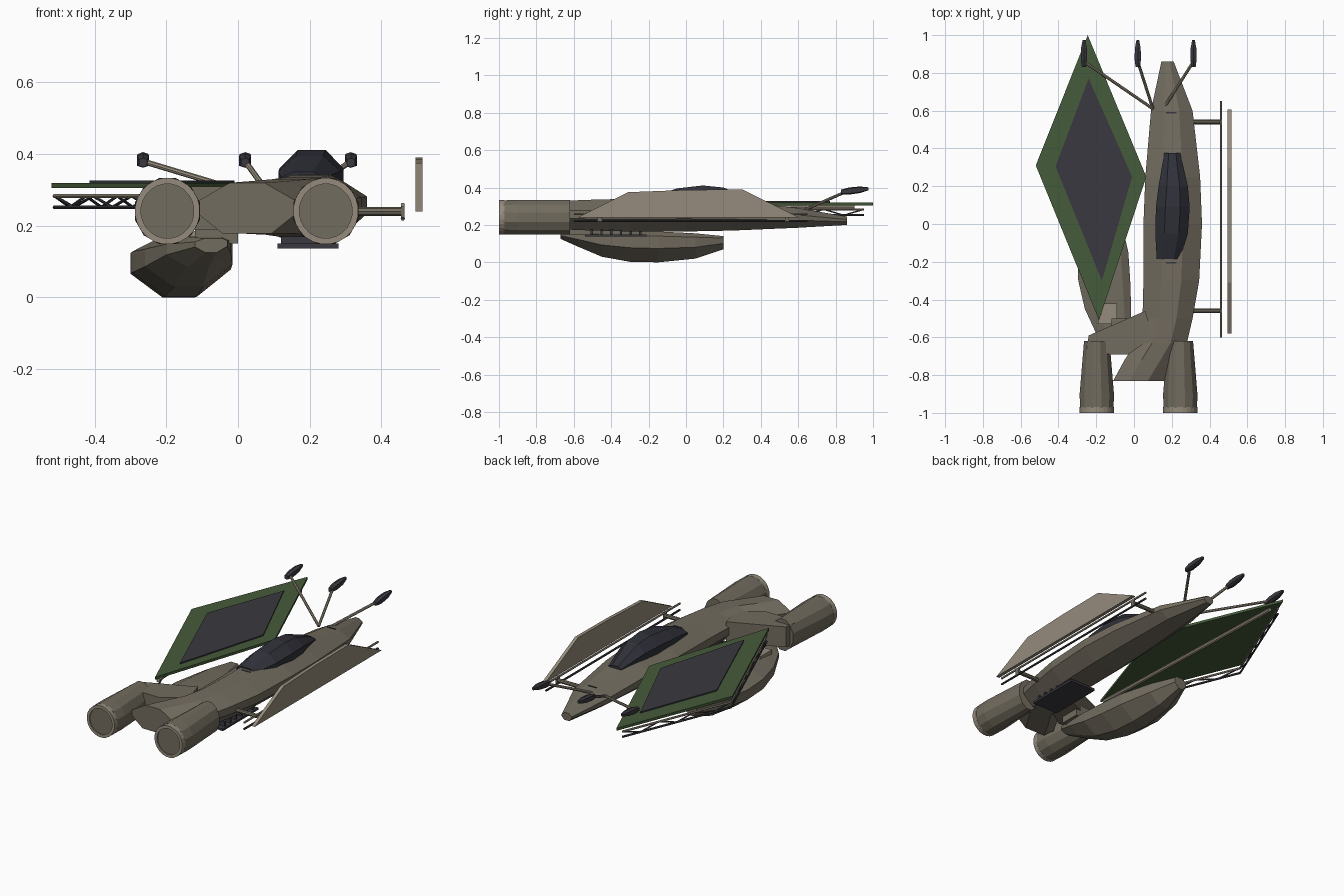
import bpy, bmesh, math
from mathutils import Vector

cube = bpy.data.objects.get("Cube")
if cube:
    bpy.data.objects.remove(cube)


def material(name, r, g, b):
    m = bpy.data.materials.new(name)
    m.use_nodes = True
    m.diffuse_color = (r, g, b, 1)
    m.node_tree.nodes["Principled BSDF"].inputs["Base Color"].default_value = (r, g, b, 1)
    return m


HULL = material("hull_brown", 0.17, 0.15, 0.115)
TAN = material("light_tan", 0.30, 0.26, 0.20)
GREEN = material("panel_green", 0.06, 0.105, 0.042)
DARK = material("dark_grey", 0.042, 0.040, 0.050)
GLASS = material("canopy_glass", 0.030, 0.031, 0.042)


def finish(name, bm, *mats):
    bmesh.ops.recalc_face_normals(bm, faces=bm.faces)
    me = bpy.data.meshes.new(name)
    bm.to_mesh(me)
    bm.free()
    for m in mats:
        me.materials.append(m)
    ob = bpy.data.objects.new(name, me)
    bpy.context.collection.objects.link(ob)
    return ob


def loft(name, rings, *mats):
    """Skin a list of equal closed rings and cap both ends."""
    bm = bmesh.new()
    rows = [[bm.verts.new(p) for p in ring] for ring in rings]
    n = len(rows[0])
    for a, b in zip(rows, rows[1:]):
        for i in range(n):
            bm.faces.new((a[i], a[(i + 1) % n], b[(i + 1) % n], b[i]))
    bm.faces.new(rows[0])
    bm.faces.new(rows[-1])
    return finish(name, bm, *mats)


def prism(name, outline, low, high, mat, axis="z"):
    place = (lambda p, h: (p[0], p[1], h)) if axis == "z" else (lambda p, h: (h, p[0], p[1]))
    return loft(name, [[place(p, h) for p in outline] for h in (low, high)], mat)


def box(name, lo, hi, mat):
    return prism(name, [(lo[0], lo[1]), (hi[0], lo[1]), (hi[0], hi[1]), (lo[0], hi[1])], lo[2], hi[2], mat)


def rod(name, a, b, r, mat, sides=8):
    a, b = Vector(a), Vector(b)
    turn = (b - a).to_track_quat("Z", "Y")
    circle = [turn @ Vector((r * math.cos(t), r * math.sin(t), 0))
              for t in (2 * math.pi * i / sides for i in range(sides))]
    return loft(name, [[c + p for p in circle] for c in (a, b)], mat)


def hull_ring(profile, y, left, right, low, high):
    """Scale a unit cross-section into the given bounds."""
    return [(left + u * (right - left), y, low + v * (high - low)) for u, v in profile]


# Curved main hull, its tail swept to one side
hull_profile = [(.25, 0), (.75, 0), (1, .38), (1, .65), (.68, 1), (.32, 1), (0, .65), (0, .38)]
hull_stations = [
    (.86, .145, .21, .20, .245), (.6, .09, .31, .185, .29), (.25, .06, .35, .17, .33),
    (0, .05, .36, .165, .345), (-.3, .05, .345, .165, .34), (-.5, .045, .31, .17, .335),
    (-.63, .01, .28, .175, .33), (-.72, -.05, .23, .178, .325), (-.83, -.11, .16, .178, .32)]
loft("main_hull", [hull_ring(hull_profile, *s) for s in hull_stations], HULL)

# Boat-shaped pod slung below
pod_profile = [(.33, 0), (.66, 0), (1, .45), (1, .85), (.85, 1), (.3, 1), (0, .75), (0, .4)]
pod_stations = [
    (.2, -.21, -.13, .07, .14), (.05, -.265, -.075, .02, .155), (-.15, -.30, -.03, .0, .165),
    (-.3, -.295, -.02, .003, .17), (-.45, -.26, -.015, .03, .17), (-.58, -.20, -.02, .085, .17),
    (-.67, -.12, -.03, .125, .165)]
loft("lower_pod", [hull_ring(pod_profile, *s) for s in pod_stations], HULL)
box("pod_neck", (-.12, -.62, .15), (0, -.5, .22), HULL)
box("pod_hatch", (-.19, -.53, .16), (-.09, -.42, .185), TAN)

# Arm carrying the outer engine
prism("engine_arm", [(.06, -.46), (-.24, -.59), (-.25, -.66), (-.13, -.69), (-.03, -.69), (.1, -.6)],
      .19, .31, HULL)

# Twin engines with tan nozzle rings
for side, cx in (("right", -.197), ("left", .245)):
    def engine_ring(y, rx, rz, sides=12):
        return [(cx + rx * math.cos(t), y, .241 + rz * math.sin(t))
                for t in (2 * math.pi * (i + .5) / sides for i in range(sides))]
    loft(side + "_engine", [engine_ring(-.62, .07, .095), engine_ring(-.9, .094, .095),
                            engine_ring(-.975, .092, .094)], HULL)
    loft(side + "_nozzle", [engine_ring(-.97, .091, .093, 24), engine_ring(-1, .091, .093, 24),
                            engine_ring(-1, .074, .076, 24), engine_ring(-.99, .074, .076, 24)], TAN)
    loft(side + "_nozzle_disc", [engine_ring(-.98, .075, .077, 24), engine_ring(-.994, .075, .077, 24)], HULL)

# Canopy, faceted arch
canopy_profile = [(0, 0), (1, 0), (1, .5), (.72, 1), (.28, 1), (0, .5)]
canopy_stations = [
    (.375, .16, .245, .31, .33), (.2, .13, .285, .31, .40), (.09, .116, .295, .31, .411),
    (-.05, .113, .285, .31, .395), (-.185, .12, .245, .32, .35)]
loft("canopy", [hull_ring(canopy_profile, *s) for s in canopy_stations], GLASS)

# Small hull panels
for i, (y, z) in enumerate(((.59, .292), (-.205, .342))):
    box(f"hull_slot_{i}", (.17, y - .004, z - .01), (.225, y + .004, z + .002), DARK)

# Radiator below the hull, with fins
box("belly_radiator", (.11, -.54, .137), (.28, -.21, .15), DARK)
for i in range(6):
    y = -.51 + i * .052
    box(f"radiator_fin_{i}", (.12, y, .148), (.27, y + .012, .175), DARK)

# Diamond panel and inlay
diamond = [(-.245, 1), (.065, .25), (-.185, -.51), (-.52, .31)]
prism("diamond_panel", diamond, .305, .32, GREEN)
prism("diamond_inlay", [(-.24, .77), (-.01, .25), (-.17, -.30), (-.415, .305)], .32, .327, DARK)
rod("diamond_spar", (-.235, .9, .295), (-.185, -.48, .295), .012, TAN)

# Open truss following the outer edges of the diamond
for k, (a, b) in enumerate((((-.25, .95), (-.512, .31)), ((-.512, .31), (-.19, -.48)))):
    a, b = Vector((*a, 0)), Vector((*b, 0))
    for label, z, mat in (("low", .252, DARK), ("high", .283, TAN)):
        rod(f"truss_{label}_{k}", a + Vector((0, 0, z)), b + Vector((0, 0, z)), .006, mat, 6)
    for i in range(6):
        z0, z1 = (.252, .283) if i % 2 else (.283, .252)
        p, q = a.lerp(b, i / 6), a.lerp(b, (i + 1) / 6)
        rod(f"truss_brace_{k}_{i}", p + Vector((0, 0, z0)), q + Vector((0, 0, z1)), .004, DARK, 6)

# Side plate with its rails and struts
prism("side_plate", [(-.58, .24), (.605, .24), (.3, .39), (.0, .387), (-.31, .375)], .495, .515, TAN, "x")
for label, z, mat in (("low", .22, DARK), ("high", .258, TAN)):
    rod(f"side_rail_{label}", (.46, -.6, z), (.46, .65, z), .006, mat, 6)
for i, y in enumerate((.54, -.46)):
    rod(f"side_strut_{i}", (.25, y, .24), (.46, y, .24), .012, HULL)
    box(f"strut_cap_{i}", (.455, y - .012, .217), (.465, y + .012, .262), HULL)

# Three sensor masts with dark heads
for i, (bx, hx) in enumerate(((.1, -.265), (.1, .02), (.155, .315))):
    rod(f"mast_{i}", (bx, .61, .27), (hx, .86, .38), .008, TAN)
    head = [(0, -1), (.7, -.7), (.7, .7), (0, 1), (-.7, .7), (-.7, -.7)]
    loft(f"mast_head_{i}", [[(hx + u * w, y, z + v * w * .8) for u, v in head]
                            for y, z, w in ((.83, .376, .016), (.87, .381, .024),
                                            (.93, .388, .022), (.975, .393, .01))], DARK)
